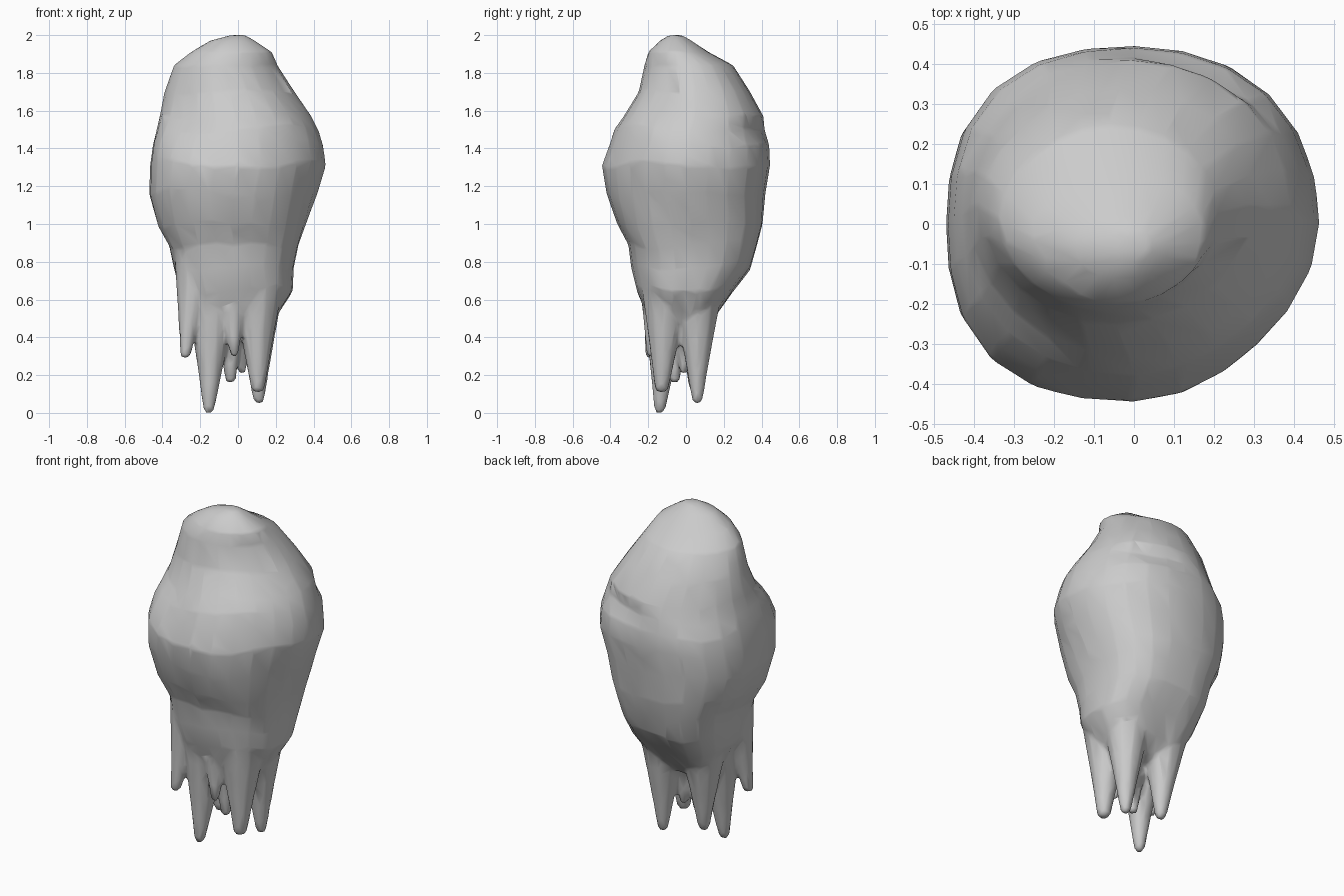
import bpy, bmesh, math
from mathutils import Vector

if "Cube" in bpy.data.objects:
    bpy.data.objects.remove(bpy.data.objects["Cube"])

grey = bpy.data.materials.new("plain_grey")
grey.use_nodes = True
grey.diffuse_color = (0.6, 0.6, 0.6, 1)
grey.node_tree.nodes["Principled BSDF"].inputs["Base Color"].default_value = (0.6, 0.6, 0.6, 1)

# Body outline: height, x min, x max, y min, y max
RINGS = [
    (2.0, -.04, .04, -.09, -.02), (1.97, -.15, .09, -.14, .03),
    (1.91, -.25, .18, -.2, .12), (1.84, -.34, .21, -.22, .25),
    (1.7, -.39, .3, -.25, .34), (1.57, -.415, .39, -.33, .41),
    (1.5, -.43, .425, -.38, .425), (1.42, -.45, .45, -.405, .44),
    (1.31, -.465, .465, -.445, .445), (1.16, -.47, .42, -.42, .42),
    (1.0, -.425, .36, -.365, .405), (.89, -.365, .32, -.305, .375),
    (.77, -.34, .295, -.29, .34),
    (.65, -.31, .29, -.26, .25), (.53, -.24, .21, -.21, .17),
    (.45, -.17, .15, -.17, .1),
]
# Fullness of the diagonals (back left, back right, front right, front left)
TOP_BULGE = (.02, -.05, -.02, -.03)
MIDDLE_BULGE = (.03, .07, .08, -.05)
LOWER_BULGE = (.1, .12, .1, .05)

# Drips: tip (x, y, z), root (x, y, z), root radius, tip radius
DRIPS = [
    ((-.155, -.14, .0), (-.13, -.09, .75), .165, .028),
    ((.105, -.13, .11), (.1, -.1, .72), .15, .035),
    ((.11, .06, .05), (.1, .06, .75), .16, .027),
    ((-.15, .045, .12), (-.16, .07, .8), .17, .03),
    ((-.28, -.19, .29), (-.22, -.12, .85), .12, .027),
    ((-.02, -.19, .3), (-.03, -.15, .65), .095, .02),
    ((-.04, -.06, .16), (-.04, -.05, .55), .09, .026),
    ((.02, -.01, .21), (.02, -.01, .55), .08, .022),
]
SIDES = 24


def loft(bm, rings):
    """Skin a stack of point rings and close both ends."""
    loops = [[bm.verts.new(p) for p in ring] for ring in rings]
    for a, b in zip(loops, loops[1:]):
        n = len(a)
        for i in range(n):
            bm.faces.new((a[i], a[(i + 1) % n], b[(i + 1) % n], b[i]))
    bm.faces.new(loops[0][::-1])
    bm.faces.new(loops[-1])


def body_ring(z, x0, x1, y0, y1):
    """Ring with uneven diagonals, a wavy height and a crease at the back."""
    points = []
    low = min(1, max(0, (1.2 - z) / .3))
    top = min(1, max(0, (z - 1.4) / .2))
    wave = .03 * min(1, max(0, (1.9 - z) / .4))
    for i in range(SIDES):
        a = math.tau * i / SIDES
        q = int(a / (math.pi / 2) + 1e-6) % 4
        bulge = (TOP_BULGE[q] * top + LOWER_BULGE[q] * low
                 + MIDDLE_BULGE[q] * (1 - low - top))
        k = 1 + bulge * math.sin(2 * a) ** 2
        crease = math.exp(-((a - 1.1) / .4) ** 2)
        if z == 1.5:
            k -= .09 * crease
        dz = wave * math.sin(3 * a + 7 * z) * abs(math.sin(2 * a)) * (1 - crease)
        points.append(((x0 + x1) / 2 + math.cos(a) * k * (x1 - x0) / 2,
                       (y0 + y1) / 2 + math.sin(a) * k * (y1 - y0) / 2, z + dz))
    return points


def drip_rings(tip, root, r_root, r_tip):
    """Tapering icicle whose root flares into the body."""
    tip, root = Vector(tip), Vector(root)
    rings = []
    for t in (0, .25, .5, .75, .96, 1):
        r = r_tip + (r_root - r_tip) * (1 - t) ** 1.1
        if t == 1:
            r *= .7
        mid = root.lerp(tip, t)
        rings.append([mid + Vector((r * math.cos(math.tau * i / 10),
                                    r * math.sin(math.tau * i / 10), 0))
                      for i in range(10)])
    return rings


bm = bmesh.new()
loft(bm, [body_ring(*r) for r in RINGS])
for d in DRIPS:
    loft(bm, drip_rings(*d))
bmesh.ops.recalc_face_normals(bm, faces=bm.faces)
mesh = bpy.data.meshes.new("dripping_body")
bm.to_mesh(mesh)
bm.free()
mesh.materials.append(grey)
body = bpy.data.objects.new("dripping_body", mesh)
bpy.context.collection.objects.link(body)

# Fuse the body and drips into one skin, then simplify to broad facets
fuse = body.modifiers.new("fuse", "REMESH")
fuse.mode = "VOXEL"
fuse.voxel_size = .012
fuse.use_smooth_shade = True
soften = body.modifiers.new("soften", "SMOOTH")
soften.factor = .5
soften.iterations = 5
simplify = body.modifiers.new("simplify", "DECIMATE")
simplify.ratio = .035
